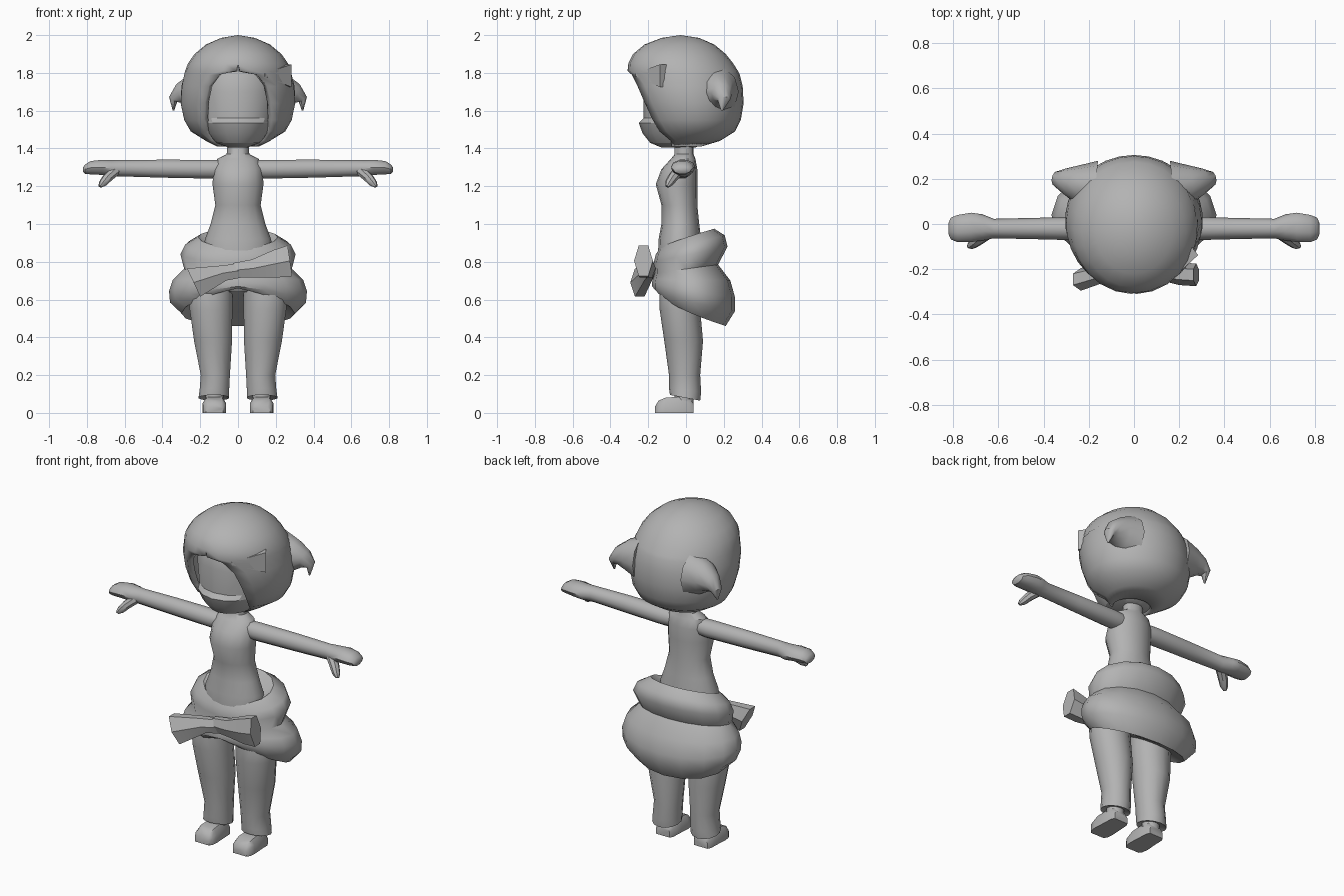
import bpy, bmesh, math
from mathutils import Vector

grey = bpy.data.materials.new("plain_grey")
grey.diffuse_color = (0.45, 0.45, 0.45, 1)


def ring_z(z, cx, rx, yf, yb, n=16, zb=None, a0=0.0, power=1.0, open_ring=False):
    """Horizontal ring, starting at the front; z may change to zb at the back."""
    zb = z if zb is None else zb
    pts = []
    for i in range(n):
        f = i / (n - 1) if open_ring else i / n
        a = a0 + (2 * math.pi - 2 * a0) * f
        c = math.cos(a)
        t = max(0, (1 - c) / 2) ** power
        pts.append(Vector((cx + rx * math.sin(a), (yf + yb) / 2 - (yb - yf) / 2 * c,
                           z + (zb - z) * t)))
    return pts


def ring_dir(p, d, r1, r2, n=10):
    """Ring around direction d: r1 sideways, r2 upward."""
    d = Vector(d).normalized()
    up = Vector((0, 0, 1)) if abs(d.z) < 0.9 else Vector((1, 0, 0))
    side = d.cross(up).normalized()
    up = side.cross(d)
    return [Vector(p) + side * (r1 * math.cos(2 * math.pi * i / n))
            + up * (r2 * math.sin(2 * math.pi * i / n)) for i in range(n)]


def loft(name, rings, caps=True, closed=True, mirror=False, thick=0, angle=40):
    bm = bmesh.new()
    vs = [[bm.verts.new(p) for p in r] for r in rings]
    n = len(vs[0])
    for a, b in zip(vs, vs[1:]):
        for i in range(n if closed else n - 1):
            j = (i + 1) % n
            bm.faces.new((a[i], a[j], b[j], b[i]))
    if caps:
        bm.faces.new(vs[0])
        bm.faces.new(vs[-1])
    bmesh.ops.remove_doubles(bm, verts=bm.verts, dist=0.0005)
    bmesh.ops.recalc_face_normals(bm, faces=bm.faces)
    me = bpy.data.meshes.new(name)
    bm.to_mesh(me)
    bm.free()
    me.materials.append(grey)
    ob = bpy.data.objects.new(name, me)
    bpy.context.collection.objects.link(ob)
    bpy.ops.object.select_all(action='DESELECT')
    ob.select_set(True)
    bpy.context.view_layer.objects.active = ob
    bpy.ops.object.shade_smooth_by_angle(angle=math.radians(angle))
    if thick:
        m = ob.modifiers.new("thickness", 'SOLIDIFY')
        m.thickness = thick
        m.offset = -1
    if mirror:
        m = ob.modifiers.new("mirror", 'MIRROR')
        m.use_axis[0] = True
    return ob


# torso with pelvis and neck
loft("torso", [ring_z(z, 0, rx, yf, yb) for z, rx, yf, yb in [
    (0.64, 0.07, -0.11, 0.05), (0.68, 0.13, -0.14, 0.08), (0.80, 0.19, -0.15, 0.09),
    (0.92, 0.175, -0.145, 0.08), (1.00, 0.145, -0.13, 0.07), (1.10, 0.12, -0.13, 0.06),
    (1.21, 0.135, -0.16, 0.06), (1.29, 0.13, -0.13, 0.06), (1.345, 0.11, -0.08, 0.05),
    (1.37, 0.06, -0.06, 0.04), (1.50, 0.05, -0.06, 0.04)]])

# arms with hands, and thumbs
loft("arm", [ring_dir((x, y, z), (1, 0, 0), ry, rz) for x, y, z, ry, rz in [
    (0.09, -0.02, 1.29, 0.05, 0.05), (0.15, -0.02, 1.29, 0.055, 0.052),
    (0.40, -0.02, 1.293, 0.048, 0.05), (0.62, -0.02, 1.295, 0.043, 0.045),
    (0.67, -0.015, 1.295, 0.058, 0.045), (0.72, -0.015, 1.30, 0.065, 0.042),
    (0.78, -0.02, 1.298, 0.06, 0.037), (0.81, -0.02, 1.29, 0.048, 0.026),
    (0.82, -0.02, 1.288, 0.025, 0.012)]], mirror=True)
loft("thumb", [ring_dir(p, (0.4, -0.4, -0.8), r, r, 8) for p, r in [
    ((0.65, -0.04, 1.28), 0.03), ((0.69, -0.07, 1.245), 0.027),
    ((0.715, -0.09, 1.215), 0.022), ((0.73, -0.10, 1.198), 0.01)]], mirror=True)

# trouser legs
loft("trouser_leg", [ring_z(z, cx, rx, yf, yb, 14, zb) for z, cx, rx, yf, yb, zb in [
    (0.10, 0.127, 0.068, -0.07, 0.06, 0.08), (0.095, 0.128, 0.083, -0.085, 0.075, 0.065),
    (0.13, 0.125, 0.08, -0.09, 0.08, 0.11), (0.20, 0.12, 0.079, -0.09, 0.075, 0.20),
    (0.38, 0.132, 0.103, -0.115, 0.09, 0.38), (0.55, 0.143, 0.116, -0.14, 0.075, 0.55),
    (0.66, 0.143, 0.117, -0.14, 0.07, 0.66), (0.78, 0.10, 0.09, -0.12, 0.07, 0.78)]],
    mirror=True)

# shoes, lofted from heel to toe, and ankles
shoe = []
for y, w, h in [(0.04, 0.045, 0.05), (0.02, 0.055, 0.075), (-0.05, 0.058, 0.085),
                (-0.11, 0.062, 0.08), (-0.145, 0.057, 0.065), (-0.163, 0.045, 0.035)]:
    shoe.append([Vector((0.125 + w * x, y, h * z)) for x, z in
                 [(-1, 0), (1, 0), (1, 0.65), (0.7, 1), (-0.7, 1), (-1, 0.65)]])
loft("shoe", shoe, mirror=True)
loft("ankle", [ring_z(z, 0.125, 0.05, -0.06, 0.04, 10) for z in (0.05, 0.14)], mirror=True)

# puffy two tier skirt, low at the back and raised at the front
loft("skirt", [ring_z(z, 0, rx, yf, yb, 16, zb, power=p) for z, zb, rx, yf, yb, p in [
    (0.83, 0.93, 0.15, -0.12, 0.08, 1), (0.87, 0.975, 0.21, -0.14, 0.15, 0.8),
    (0.84, 0.94, 0.28, -0.16, 0.205, 1), (0.80, 0.88, 0.305, -0.17, 0.22, 1),
    (0.74, 0.785, 0.285, -0.165, 0.17, 1), (0.71, 0.70, 0.345, -0.175, 0.235, 1),
    (0.69, 0.61, 0.365, -0.18, 0.26, 0.8), (0.67, 0.54, 0.36, -0.18, 0.26, 0.6),
    (0.66, 0.46, 0.30, -0.16, 0.21, 0.6), (0.69, 0.52, 0.24, -0.12, 0.13, 0.6)]], angle=50)

# sash bow: two flared lobes meeting at a knot
loft("sash_bow_left", [ring_dir(p, (-0.85, 0, -0.4), ry, rz, 6) for p, ry, rz in [
    ((0.02, -0.19, 0.755), 0.03, 0.045), ((-0.08, -0.20, 0.74), 0.04, 0.05),
    ((-0.235, -0.245, 0.69), 0.05, 0.095)]], angle=30)
loft("sash_bow_right", [ring_dir(p, (1, 0, 0.15), ry, rz, 6) for p, ry, rz in [
    ((-0.02, -0.19, 0.755), 0.03, 0.045), ((0.08, -0.20, 0.765), 0.04, 0.055),
    ((0.20, -0.22, 0.79), 0.05, 0.085), ((0.275, -0.225, 0.805), 0.05, 0.095)]], angle=30)

# face
loft("face", [ring_z(z, 0, rx, yf, yb) for z, rx, yf, yb in [
    (1.405, 0.05, -0.13, 0.05), (1.43, 0.12, -0.19, 0.10), (1.48, 0.165, -0.23, 0.15),
    (1.535, 0.19, -0.25, 0.18), (1.56, 0.20, -0.225, 0.2), (1.70, 0.22, -0.225, 0.2),
    (1.78, 0.21, -0.21, 0.2), (1.86, 0.15, -0.17, 0.15)]], angle=25)

# hair shell with an oval face opening of half width w
hair = []
for z, rx, yf, yb, w in [
        (2.0, 0.0, -0.03, -0.03, 0), (1.985, 0.09, -0.13, 0.07, 0),
        (1.95, 0.17, -0.22, 0.15, 0), (1.90, 0.23, -0.28, 0.21, 0),
        (1.85, 0.265, -0.305, 0.25, 0), (1.81, 0.28, -0.31, 0.275, 0.01),
        (1.79, 0.285, -0.305, 0.285, 0.10), (1.73, 0.30, -0.30, 0.30, 0.155),
        (1.64, 0.305, -0.27, 0.305, 0.175), (1.55, 0.285, -0.235, 0.29, 0.18),
        (1.49, 0.25, -0.20, 0.26, 0.17), (1.44, 0.17, -0.15, 0.18, 0.14),
        (1.41, 0.11, -0.12, 0.08, 0.09)]:
    a0 = math.asin(w / rx) if rx else 0
    hair.append(ring_z(z, 0, rx, yf, yb, 25, a0=a0, open_ring=True))
loft("hair", hair, caps=False, closed=False, thick=0.035)
loft("hair_underside", [ring_z(1.455, 0, 0.18, -0.10, 0.2), ring_z(1.425, 0, 0.09, -0.08, 0.08)])

# curled side tufts
loft("hair_tuft", [ring_dir(p, d, r1, r2, 10) for p, d, r1, r2 in [
    ((0.17, 0.17, 1.70), (1, 0.1, 0), 0.11, 0.13),
    ((0.25, 0.175, 1.70), (1, 0.1, -0.1), 0.085, 0.095),
    ((0.31, 0.19, 1.69), (1, 0.1, -0.3), 0.055, 0.055),
    ((0.343, 0.20, 1.66), (0.5, 0.1, -0.8), 0.035, 0.025),
    ((0.342, 0.19, 1.60), (0, 0, -1), 0.004, 0.004)]], mirror=True)

# wedge shaped hair clip
out = Vector((0.6, -0.8, 0)) * 0.022


def clip_end(p, h):
    p, up = Vector(p), Vector((0, 0, h))
    return [p - out - up, p + out - up, p + out + up, p - out + up]


loft("hair_clip", [clip_end((0.13, -0.25, 1.79), 0.008),
                   clip_end((0.27, -0.12, 1.785), 0.06)], angle=20)
